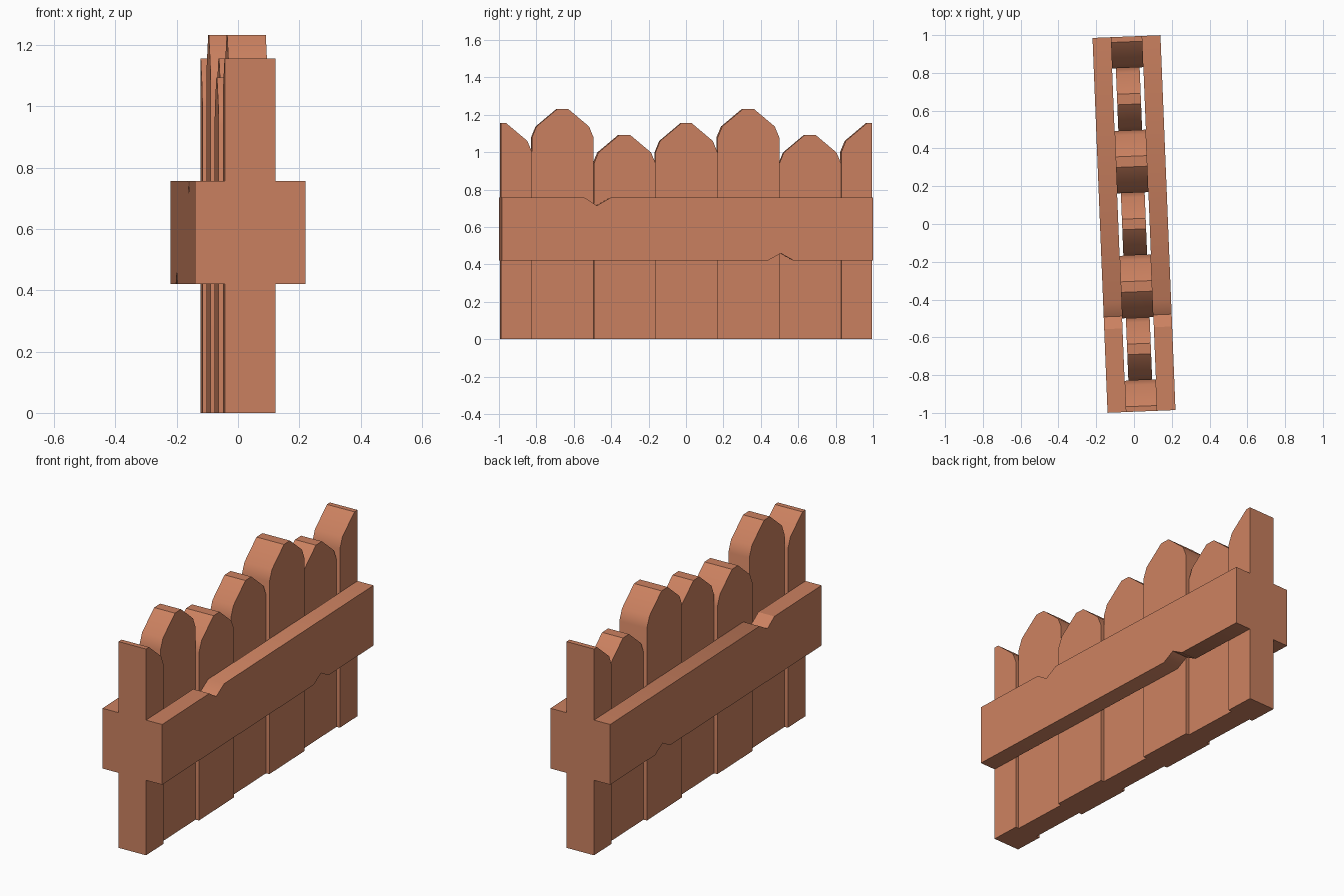
import bpy, bmesh, math

if "Cube" in bpy.data.objects:
    bpy.data.objects.remove(bpy.data.objects["Cube"])

TURN = math.radians(2.3)      # the whole fence is slightly turned about z
HALF_LEN = 0.993
PITCH = HALF_LEN / 3          # plank spacing

wood = bpy.data.materials.new("terracotta wood")
wood.diffuse_color = (0.6, 0.22, 0.117, 1)
wood.use_nodes = True
wood.node_tree.nodes["Principled BSDF"].inputs["Base Color"].default_value = wood.diffuse_color


def slab(name, profile, x0, x1):
    """Extrude a (y, z) profile from x0 to x1."""
    bm = bmesh.new()
    face = bm.faces.new([bm.verts.new((x0, y, z)) for y, z in profile])
    ext = bmesh.ops.extrude_face_region(bm, geom=[face])["geom"]
    bmesh.ops.translate(bm, vec=(x1 - x0, 0, 0),
                        verts=[v for v in ext if isinstance(v, bmesh.types.BMVert)])
    bmesh.ops.recalc_face_normals(bm, faces=bm.faces)
    mesh = bpy.data.meshes.new(name)
    bm.to_mesh(mesh)
    bm.free()
    mesh.materials.append(wood)
    mesh.shade_smooth()
    mesh.set_sharp_from_angle(angle=math.radians(30))
    obj = bpy.data.objects.new(name, mesh)
    obj.rotation_euler.z = TURN
    bpy.context.collection.objects.link(obj)
    return obj


# Planks: pointed tops, alternating thick and thin, half planks at both ends
peaks = [1.155, 1.232, 1.093, 1.155, 1.232, 1.093, 1.155]
for i, peak in enumerate(peaks):
    c = (i - 3) * PITCH
    right = [(PITCH / 2, 0), (PITCH / 2, peak - 0.155),
             (0.141, peak - 0.095), (0.028, peak)]
    left = [(-y, z) for y, z in reversed(right)]
    if i == 0:
        pts = [(0, 0)] + right + [(0, peak)]
    elif i == 6:
        pts = [(0, peak)] + left + [(0, 0)]
    else:
        pts = right + left
    half = 0.083 if i % 2 == 0 else 0.063
    slab(f"plank_{i + 1}", [(c + y, z) for y, z in pts], -half, half)

# Rails on both sides, with a chip in the top and bottom edges
rail = [(-HALF_LEN, 0.42), (0.43, 0.42), (0.50, 0.459), (0.57, 0.42),
        (HALF_LEN, 0.42), (HALF_LEN, 0.757), (-0.41, 0.757),
        (-0.485, 0.714), (-0.55, 0.757), (-HALF_LEN, 0.757)]
slab("rail_right", rail, 0.083, 0.18)
slab("rail_left", rail, -0.18, -0.083)
